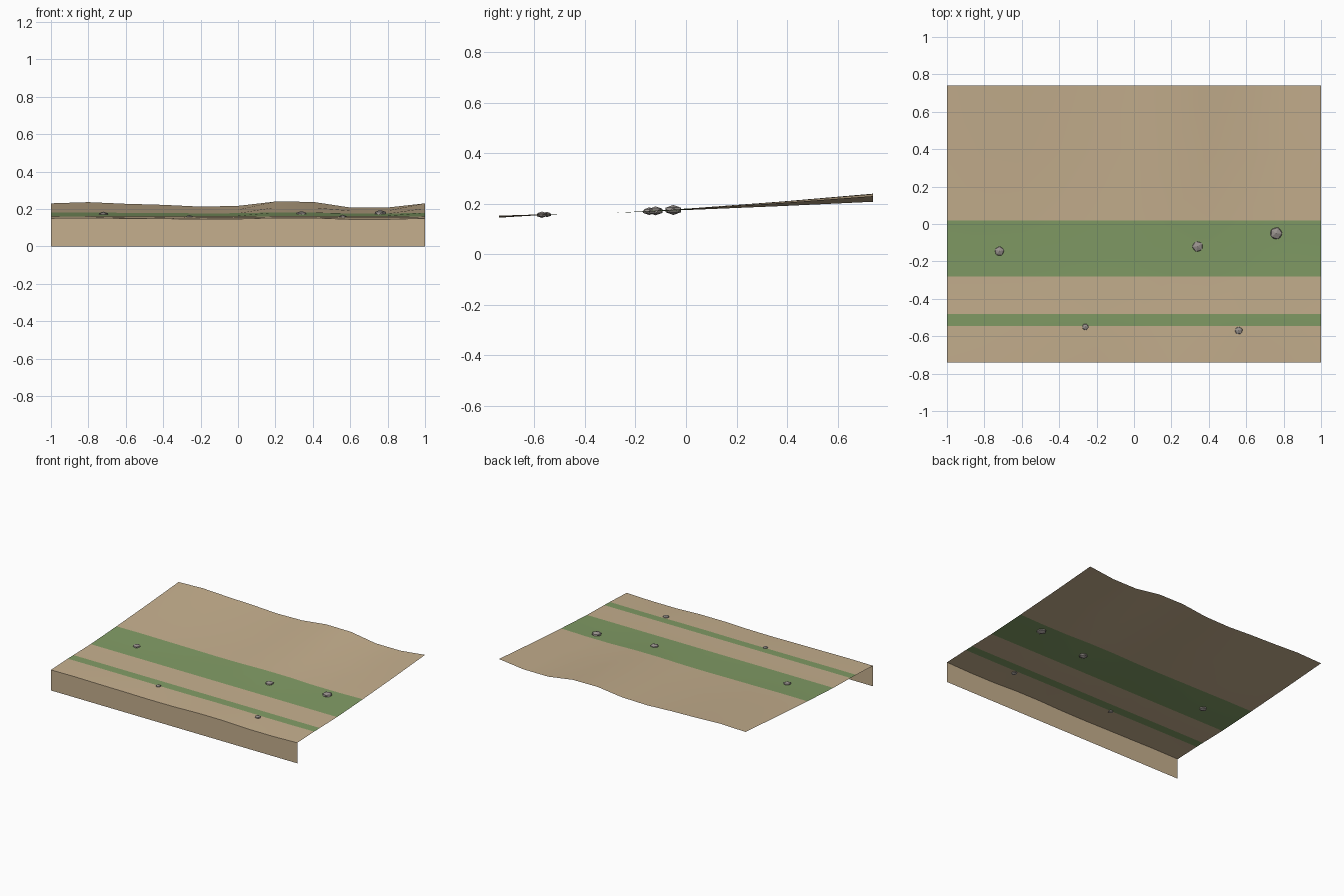
import bpy
import bmesh
import math
import random

cube = bpy.data.objects.get("Cube")
if cube:
    bpy.data.objects.remove(cube, do_unlink=True)


def make_material(name, rgb):
    mat = bpy.data.materials.new(name)
    mat.use_nodes = True
    mat.diffuse_color = (*rgb, 1)
    mat.node_tree.nodes["Principled BSDF"].inputs["Base Color"].default_value = (*rgb, 1)
    return mat


def make_object(name, bm, materials):
    mesh = bpy.data.meshes.new(name)
    bm.to_mesh(mesh)
    bm.free()
    for mat in materials:
        mesh.materials.append(mat)
    obj = bpy.data.objects.new(name, mesh)
    bpy.context.collection.objects.link(obj)
    return obj


sand = make_material("sand", (0.56, 0.43, 0.27))
grass = make_material("grass", (0.22, 0.33, 0.13))
stone = make_material("stone", (0.32, 0.29, 0.27))

# Height waves along x, and rows of (y, mean height, wave strength)
WAVES = [0.4, 0.8, 0.25, -0.1, -0.7, -0.45, 1.0, 0.9, -1.0, -1.0, 0.4]
ROWS = [(-0.74, 0.149, 0.004), (-0.545, 0.158, 0.001), (-0.48, 0.16, 0),
        (-0.28, 0.164, 0), (0.02, 0.179, 0.003), (0.38, 0.2, 0.009),
        (0.74, 0.224, 0.016)]
GRASS_ROWS = (1, 3)


def ground_height(y):
    for (y0, z0, _), (y1, z1, _) in zip(ROWS, ROWS[1:]):
        if y <= y1:
            return z0 + (z1 - z0) * (y - y0) / (y1 - y0)


# Ground sheet with grass strips
bm = bmesh.new()
grid = [[bm.verts.new((-1 + 0.2 * i, y, z + amp * w)) for i, w in enumerate(WAVES)]
        for y, z, amp in ROWS]
for r, (near, far) in enumerate(zip(grid, grid[1:])):
    for i in range(len(WAVES) - 1):
        face = bm.faces.new((near[i], near[i + 1], far[i + 1], far[i]))
        face.material_index = int(r in GRASS_ROWS)
        face.smooth = True
make_object("ground_sheet", bm, [sand, grass])

# Front bank hanging from the ground's front edge
bm = bmesh.new()
y, z, amp = ROWS[0]
top = [bm.verts.new((-1 + 0.2 * i, y, z + amp * w)) for i, w in enumerate(WAVES)]
base = [bm.verts.new((v.co.x, y, 0)) for v in top]
for i in range(len(top) - 1):
    bm.faces.new((base[i], base[i + 1], top[i + 1], top[i]))
make_object("front_bank", bm, [sand])

# Flattened faceted stones
random.seed(4)
STONES = [(-0.72, -0.145, 0.028), (0.34, -0.12, 0.032), (0.76, -0.05, 0.036),
          (-0.26, -0.55, 0.019), (0.56, -0.57, 0.023)]
for n, (x, y, radius) in enumerate(STONES, 1):
    bm = bmesh.new()
    bmesh.ops.create_icosphere(bm, subdivisions=1, radius=radius)
    obj = make_object(f"stone_{n}", bm, [stone])
    obj.location = (x, y, ground_height(y))
    obj.scale = (1, 1, 0.55)
    obj.rotation_euler.z = random.uniform(0, math.tau)
